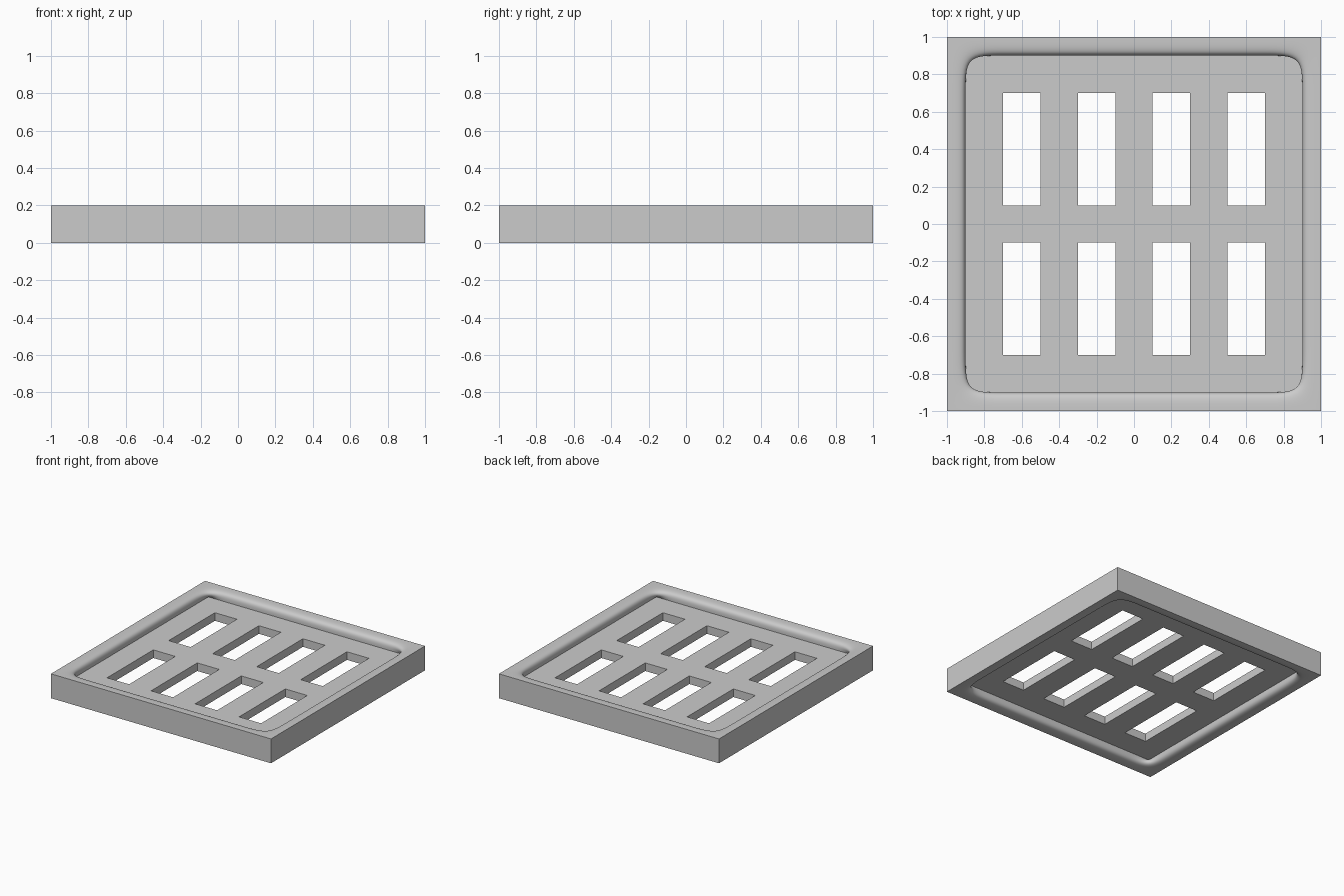
import bpy, bmesh, math

if "Cube" in bpy.data.objects:
    bpy.data.objects.remove(bpy.data.objects["Cube"])

XS = [-0.9, -0.7, -0.5, -0.3, -0.1, 0.1, 0.3, 0.5, 0.7, 0.9]
YS = [-0.9, -0.7, -0.1, 0.1, 0.7, 0.9]
NX, NY = len(XS) - 1, len(YS) - 1
H, T = 0.2, 0.2 / 3           # frame height, plate thickness

bm = bmesh.new()
edge_crease = bm.edges.layers.float.new("crease_edge")
vert_crease = bm.verts.layers.float.new("crease_vert")


def is_slot(i, j):
    return 0 <= i < NX and i % 2 == 1 and j in (1, 3)


def push_out(v):
    return math.copysign(1.0, v) if abs(v) > 0.89 else v


# perimeter of the plate grid, counter-clockwise
ring = ([(i, 0) for i in range(NX)] + [(NX, j) for j in range(NY)] +
        [(i, NY) for i in range(NX, 0, -1)] + [(0, j) for j in range(NY, 0, -1)])

plates, outers, soft = [], [], set()
for side in (1, -1):
    mid = H / 2
    z_plate, z_rim = mid + side * T / 2, mid + side * H / 2
    # recessed plate with open slots
    plate = {(i, j): bm.verts.new((x, y, z_plate))
             for i, x in enumerate(XS) for j, y in enumerate(YS)}
    for i in range(NX):
        for j in range(NY):
            if not is_slot(i, j):
                bm.faces.new([plate[i, j], plate[i + 1, j],
                              plate[i + 1, j + 1], plate[i, j + 1]])
    # rounded lip: plate edge -> soft lip loop -> outer edge
    lip = [bm.verts.new((XS[i], YS[j], z_rim)) for i, j in ring]
    outer = [bm.verts.new((push_out(XS[i]), push_out(YS[j]), z_rim)) for i, j in ring]
    soft.update(lip)
    inner = [plate[k] for k in ring]
    for a, b in ((inner, lip), (lip, outer)):
        for k in range(len(ring)):
            n = (k + 1) % len(ring)
            bm.faces.new([a[k], b[k], b[n], a[n]])
    for i in (0, NX):
        for j in (0, NY):
            plate[i, j][vert_crease] = 1.0
    plates.append(plate)
    outers.append(outer)

# outer walls
top, bottom = outers
for k in range(len(ring)):
    n = (k + 1) % len(ring)
    bm.faces.new([top[k], bottom[k], bottom[n], top[n]])

# slot walls
up, low = plates
for i in range(NX):
    for j in range(NY):
        if is_slot(i, j):
            loop = [(i, j), (i + 1, j), (i + 1, j + 1), (i, j + 1)]
            for a, b in zip(loop, loop[1:] + loop[:1]):
                bm.faces.new([up[a], up[b], low[b], low[a]])

# everything is crisp except the lip
for e in bm.edges:
    if not soft.intersection(e.verts):
        e[edge_crease] = 1.0
bmesh.ops.recalc_face_normals(bm, faces=bm.faces)

mesh = bpy.data.meshes.new("slotted_grate")
bm.to_mesh(mesh)
bm.free()
grate = bpy.data.objects.new("slotted_grate", mesh)
bpy.context.collection.objects.link(grate)
bpy.context.view_layer.objects.active = grate
grate.select_set(True)
sub = grate.modifiers.new("round_lip", 'SUBSURF')
sub.levels = sub.render_levels = 3
bpy.ops.object.modifier_apply(modifier=sub.name)
bpy.ops.object.shade_smooth_by_angle(angle=math.radians(30))
